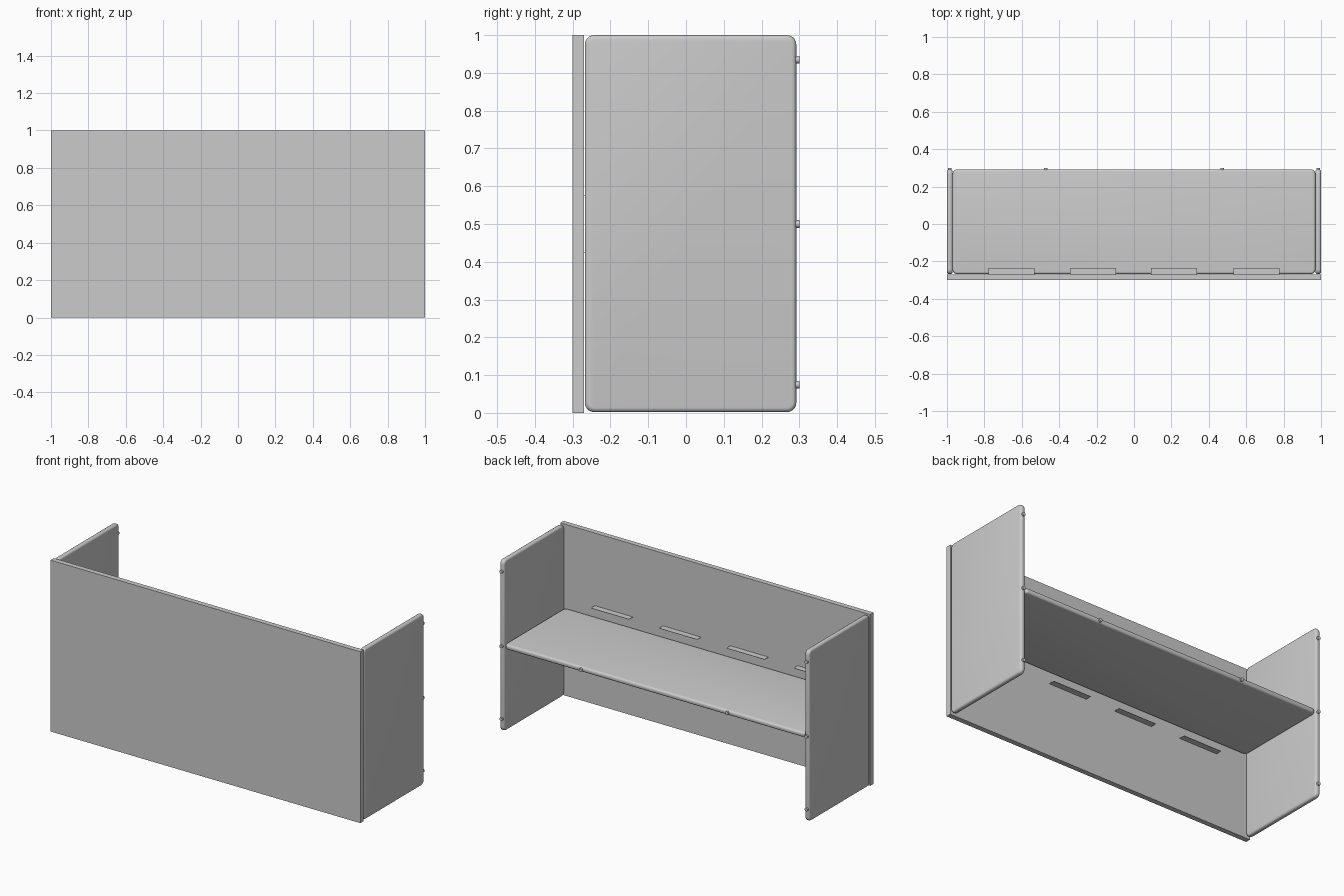
import bpy, bmesh, math
from mathutils import Vector, Matrix

if "Cube" in bpy.data.objects:
    bpy.data.objects.remove(bpy.data.objects["Cube"])


def finish(name, bm, smooth=False):
    me = bpy.data.meshes.new(name)
    bm.to_mesh(me)
    bm.free()
    ob = bpy.data.objects.new(name, me)
    bpy.context.collection.objects.link(ob)
    if smooth:
        bpy.ops.object.select_all(action='DESELECT')
        bpy.context.view_layer.objects.active = ob
        ob.select_set(True)
        bpy.ops.object.shade_smooth_by_angle(angle=math.radians(35))
    return ob


def cube(lo, hi):
    lo, hi = Vector(lo), Vector(hi)
    bm = bmesh.new()
    mat = Matrix.Translation((lo + hi) / 2) @ Matrix.Diagonal((*(hi - lo), 1))
    bmesh.ops.create_cube(bm, size=1, matrix=mat)
    return bm


def box(name, lo, hi):
    return finish(name, cube(lo, hi))


# Panel with rounded outline corners and softened rims; axis = thickness direction
def rounded_panel(name, lo, hi, axis, corner, rim):
    bm = cube(lo, hi)

    def along(e):
        d = (e.verts[0].co - e.verts[1].co).normalized()
        return abs(d[axis]) > 0.99

    bmesh.ops.bevel(bm, geom=[e for e in bm.edges if along(e)], offset=corner,
                    segments=5, profile=0.5, affect='EDGES')
    bm.normal_update()
    rims = [e for e in bm.edges
            if any(abs(f.normal[axis]) > 0.99 for f in e.link_faces)]
    bmesh.ops.bevel(bm, geom=rims, offset=rim, segments=4, profile=0.5,
                    affect='EDGES')
    return finish(name, bm, True)


# Small round peg pointing out of the back edge
def peg(name, x, z):
    bm = bmesh.new()
    mat = Matrix.Translation((x, 0.292, z)) @ Matrix.Rotation(math.pi / 2, 4, 'X')
    bmesh.ops.create_cone(bm, cap_ends=True, segments=16, radius1=0.01,
                          radius2=0.01, depth=0.016, matrix=mat)
    finish(name, bm, True)


# Plain front panel
box("front_panel", (-1, -0.30, 0), (1, -0.27, 1))

# Shelf halfway up
rounded_panel("shelf", (-0.97, -0.268, 0.485), (0.97, 0.292, 0.515), 2, 0.025, 0.012)

# Side panels with their pegs
for side, s in (("left", -1), ("right", 1)):
    a, b = sorted((s * 0.97, s * 1.0))
    rounded_panel(side + "_panel", (a, -0.268, 0.002), (b, 0.292, 1.0), 0, 0.025, 0.012)
    for z in (0.075, 0.935):
        peg(side + "_panel_peg", s * 0.985, z)
    peg(side + "_shelf_peg", s * 0.472, 0.5)
    peg(side + "_middle_peg", s * 0.985, 0.5)

# Thin ledge strips on the inside of the front panel, above and below the shelf
for x in (-0.655, -0.22, 0.215, 0.655):
    for z in (0.425, 0.575):
        box("ledge_strip", (x - 0.123, -0.272, z - 0.001), (x + 0.123, -0.234, z + 0.001))
